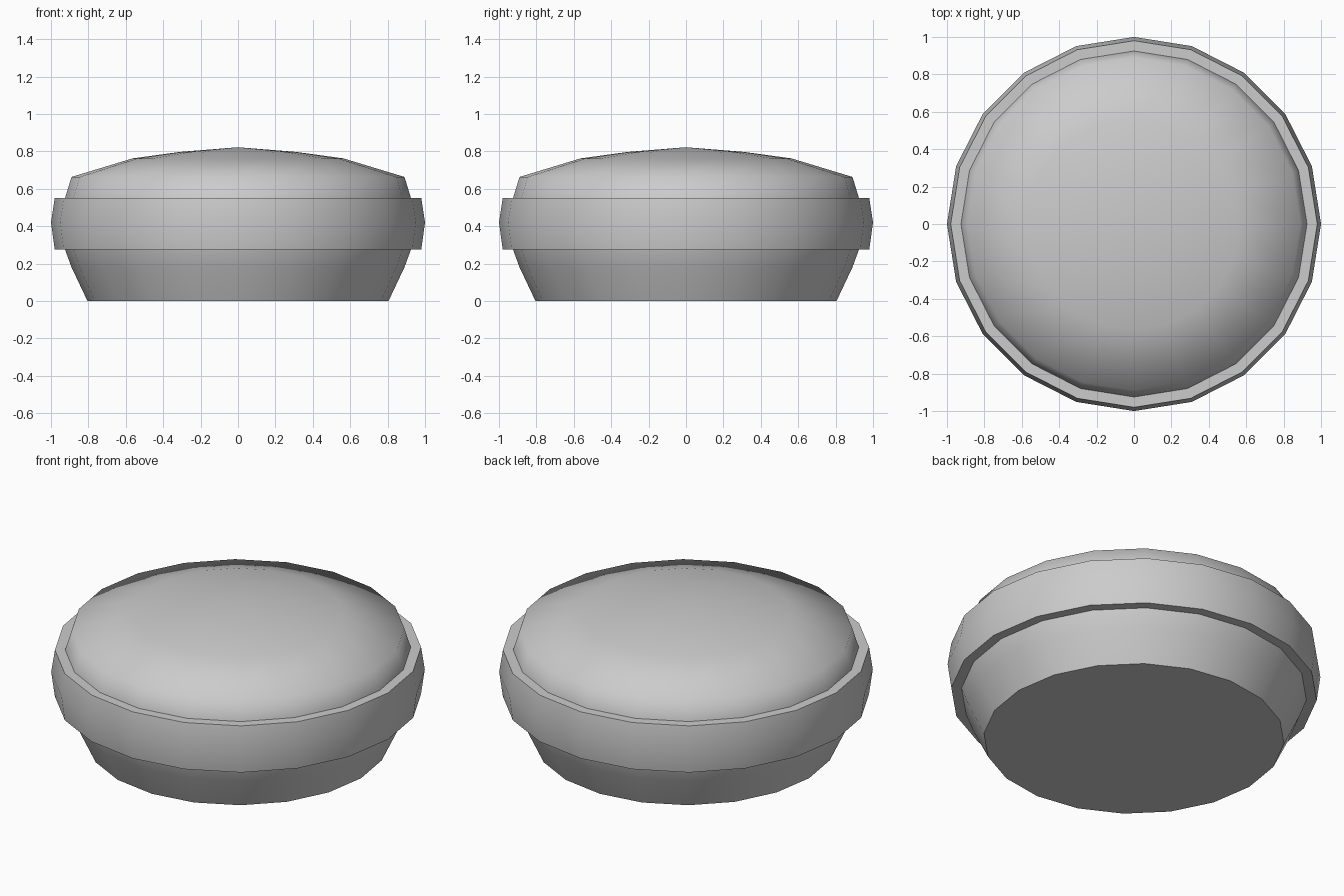
import bpy, bmesh, math

if "Cube" in bpy.data.objects:
    bpy.data.objects.remove(bpy.data.objects["Cube"])

SIDES = 20

def lathe(name, profile, closed=False):
    """Revolve an (r, z) profile around z; points with r = 0 become poles."""
    bm = bmesh.new()
    rings = []
    for r, z in profile:
        if r == 0:
            rings.append([bm.verts.new((0, 0, z))] * SIDES)
        else:
            rings.append([bm.verts.new((r * math.cos(2 * math.pi * i / SIDES),
                                        r * math.sin(2 * math.pi * i / SIDES), z))
                          for i in range(SIDES)])
    pairs = list(zip(rings, rings[1:]))
    if closed:
        pairs.append((rings[-1], rings[0]))
    else:
        bm.faces.new(rings[0][::-1])  # flat base
    for a, b in pairs:
        for i in range(SIDES):
            j = (i + 1) % SIDES
            bm.faces.new(list(dict.fromkeys((a[i], a[j], b[j], b[i]))))
    bmesh.ops.recalc_face_normals(bm, faces=bm.faces)
    mesh = bpy.data.meshes.new(name)
    bm.to_mesh(mesh)
    bm.free()
    obj = bpy.data.objects.new(name, mesh)
    bpy.context.collection.objects.link(obj)
    bpy.ops.object.select_all(action='DESELECT')
    obj.select_set(True)
    bpy.context.view_layer.objects.active = obj
    bpy.ops.object.shade_smooth_by_angle(angle=math.radians(60))
    return obj

# Rounded body with a shallow domed top
lathe("body", [(0.805, 0), (0.89, 0.18), (0.925, 0.275), (0.95, 0.42),
               (0.925, 0.55), (0.89, 0.663), (0.565, 0.762), (0.31, 0.797), (0, 0.822)])

# Raised band around the middle
lathe("band", [(0.925, 0.275), (0.98, 0.275), (1.0, 0.42), (0.98, 0.55),
               (0.925, 0.55), (0.945, 0.42)], closed=True)
